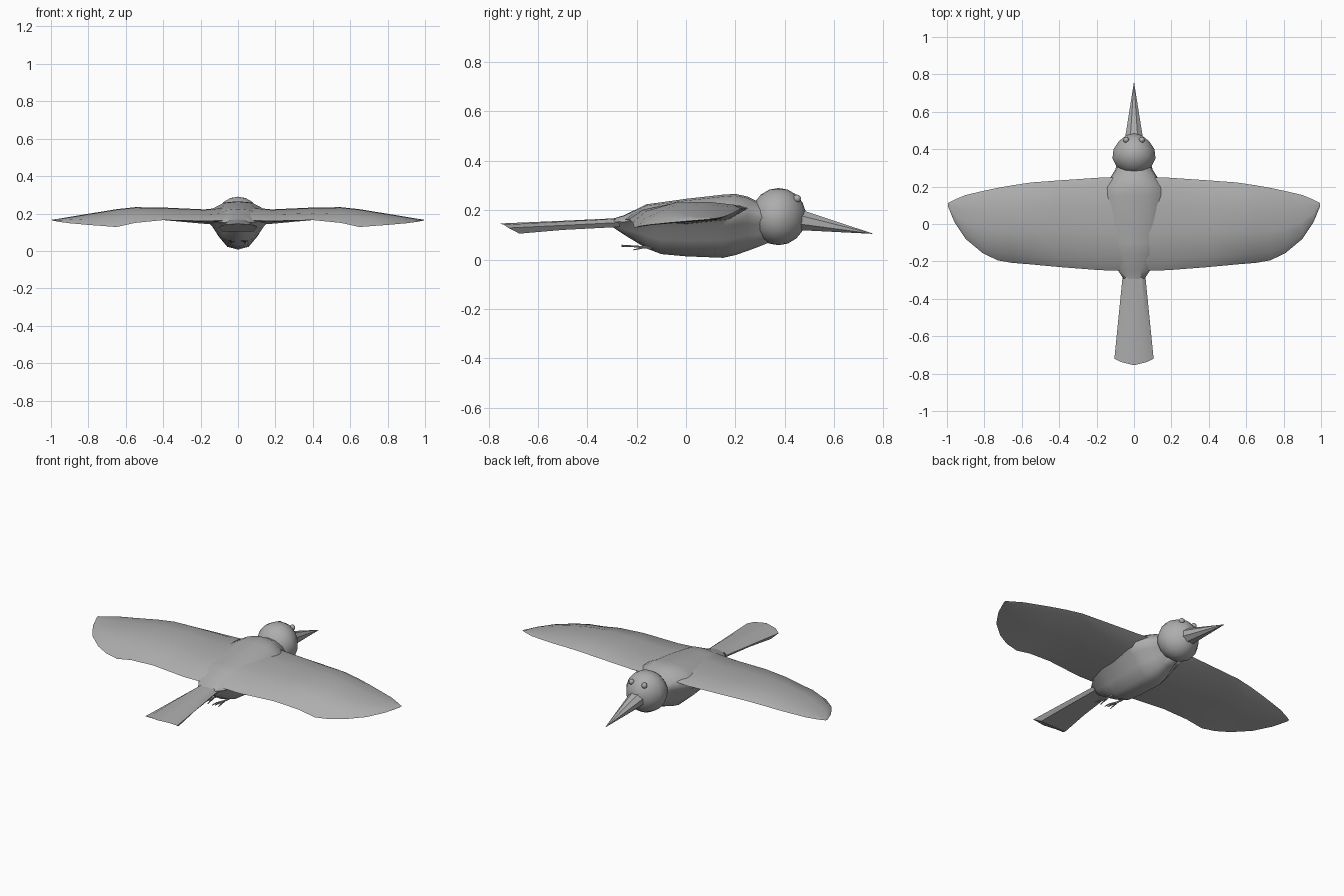
import bpy, bmesh, math
from mathutils import Vector

if "Cube" in bpy.data.objects:
    bpy.data.objects.remove(bpy.data.objects["Cube"])

grey = bpy.data.materials.new("plumage grey")
grey.diffuse_color = (0.42, 0.42, 0.42, 1)
grey.use_nodes = True
grey.node_tree.nodes["Principled BSDF"].inputs["Base Color"].default_value = grey.diffuse_color


def finish(name, bm, angle=50):
    bmesh.ops.remove_doubles(bm, verts=bm.verts, dist=0.0005)
    bmesh.ops.recalc_face_normals(bm, faces=bm.faces)
    me = bpy.data.meshes.new(name)
    bm.to_mesh(me)
    bm.free()
    ob = bpy.data.objects.new(name, me)
    bpy.context.collection.objects.link(ob)
    me.materials.append(grey)
    bpy.ops.object.select_all(action='DESELECT')
    ob.select_set(True)
    bpy.context.view_layer.objects.active = ob
    bpy.ops.object.shade_smooth_by_angle(angle=math.radians(angle))
    return ob


def loft(name, rings, angle=50):
    """Skin closed rings of equal length and cap both ends."""
    bm = bmesh.new()
    rs = [[bm.verts.new(p) for p in r] for r in rings]
    n = len(rs[0])
    for a, b in zip(rs, rs[1:]):
        for i in range(n):
            j = (i + 1) % n
            bm.faces.new((a[i], a[j], b[j], b[i]))
    bm.faces.new(rs[0])
    bm.faces.new(rs[-1][::-1])
    return finish(name, bm, angle)


# wings: x, leading y, trailing y, leading z, trailing z, top z, bottom z
half = [(0.0, .25, -.25, .215, .165, .240, .14),
        (0.18, .248, -.247, .205, .160, .222, .145),
        (0.40, .233, -.230, .205, .165, .232, .165),
        (0.55, .222, -.216, .205, .150, .234, .165),
        (0.65, .207, -.208, .198, .128, .223, .155),
        (0.73, .193, -.194, .190, .134, .210, .152),
        (0.81, .176, -.155, .182, .140, .197, .152),
        (0.90, .155, -.080, .174, .148, .182, .156),
        (0.96, .130, .010, .168, .156, .172, .160),
        (0.995, .112, .095, .166, .163, .167, .164)]


def wing_ring(x, yl, yt, zl, zt, top, bot):
    def at(t):
        return yt + (yl - yt) * t
    return [(x, yl, zl), (x, at(.93), zl * .4 + top * .6), (x, at(.7), top),
            (x, at(.4), top - .003), (x, at(.12), zt * .45 + top * .55),
            (x, yt, zt), (x, at(.15), zt * .6 + bot * .4),
            (x, at(.5), bot), (x, at(.85), bot * .7 + zl * .3)]


loft("wings", [wing_ring(-s[0], *s[1:]) for s in half[:0:-1]]
     + [wing_ring(*s) for s in half])

# body: y, half width, bottom z, top z
body = [(-.295, .055, .130, .166), (-.25, .085, .100, .180),
        (-.16, .135, .045, .224), (-.10, .155, .022, .232),
        (0, .175, .013, .246), (.15, .18, .007, .263),
        (.20, .165, .018, .266), (.25, .125, .035, .255),
        (.29, .10, .05, .235), (.34, .085, .07, .22)]
profile = [(0, 0), (.32, .06), (.58, .28), (.78, .5), (1, .66),
           (.85, .82), (.45, .97), (0, 1)]
profile += [(-u, v) for u, v in profile[-2:0:-1]]
loft("body", [[(w * u, y, b + (t - b) * v) for u, v in profile]
              for y, w, b, t in body], 70)

# head
bm = bmesh.new()
bmesh.ops.create_uvsphere(bm, u_segments=14, v_segments=9, radius=1)
for v in bm.verts:
    x, y, z = v.co
    v.co = (x * .12 * (1 - .22 * max(y, 0)), .375 + y * .112, .174 + z * .116)
finish("head", bm, 60)

# beak
base = []
for i in range(8):
    a = math.tau * (i + .5) / 8
    z = .163 + .047 * math.sin(a)
    base.append((.053 * math.cos(a), .452, z))
tip = [(x * .02, .755, .105 + (z - .163) * .02) for x, y, z in base]
loft("beak", [base, tip], 30)

# eyes
for side in (-1, 1):
    bm = bmesh.new()
    bmesh.ops.create_uvsphere(bm, u_segments=10, v_segments=6, radius=.016)
    bmesh.ops.translate(bm, verts=bm.verts, vec=(side * .042, .450, .247))
    finish("eye", bm)

# tail: a thin wedge that widens to a blunt rounded end
tail = [(-.27, .06, .168, .132), (-.50, .083, .157, .120)]
rings = []
for y, w, t, b in tail:
    rings.append([(-w, y, (t + b) / 2), (-w * .7, y, t - .003), (0, y, t),
                  (w * .7, y, t - .003), (w, y, (t + b) / 2),
                  (w * .8, y, b), (-w * .8, y, b)])
rings.append([(-.105, -.72, .128), (-.07, -.738, .141), (0, -.755, .146),
              (.07, -.738, .141), (.105, -.72, .128),
              (.085, -.675, .105), (-.085, -.675, .105)])
loft("tail", rings, 30)


# feet: thin legs trailing back with three toes and a spur
def rod(name, pts, r):
    rings = []
    for i, p in enumerate(pts):
        k = r * (1 - .5 * i / (len(pts) - 1))
        rings.append([(p[0] + k * math.cos(math.tau * j / 6), p[1],
                       p[2] + k * math.sin(math.tau * j / 6))
                      for j in range(6)])
    loft(name, rings)


for s in (-1, 1):
    x = s * .035
    rod("leg", [(x, -.09, .05), (x, -.15, .048), (x, -.20, .052)], .008)
    for dx in (-.02, 0, .02):
        rod("toe", [(x, -.19, .052), (x + dx * .7, -.23, .055),
                    (x + dx, -.262, .058 - abs(dx) * .3)], .005)
    rod("spur", [(x, -.17, .049), (x, -.195, .043), (x, -.215, .039)], .004)
